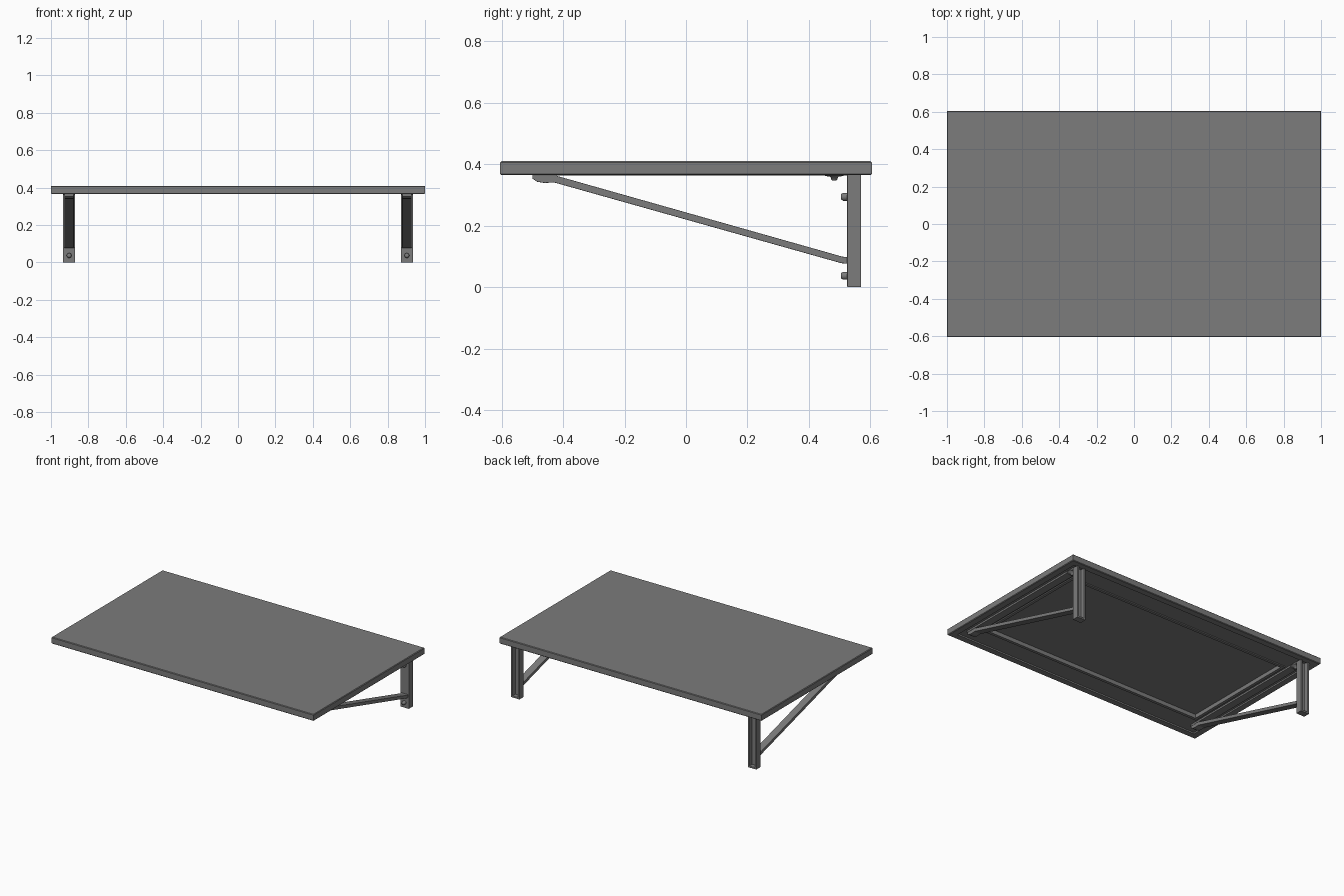
import bpy, bmesh, math

if "Cube" in bpy.data.objects:
    bpy.data.objects.remove(bpy.data.objects["Cube"])

grey = bpy.data.materials.new("mid grey")
grey.diffuse_color = (0.2, 0.2, 0.2, 1)
grey.use_nodes = True
grey.node_tree.nodes["Principled BSDF"].inputs["Base Color"].default_value = grey.diffuse_color


def finish(bm, name, bevel=0.0):
    bmesh.ops.recalc_face_normals(bm, faces=bm.faces)
    me = bpy.data.meshes.new(name)
    bm.to_mesh(me)
    bm.free()
    me.materials.append(grey)
    ob = bpy.data.objects.new(name, me)
    bpy.context.collection.objects.link(ob)
    if bevel:
        m = ob.modifiers.new("soft edges", 'BEVEL')
        m.width, m.segments, m.limit_method = bevel, 2, 'ANGLE'
    return ob


def prism(name, pts, axis, a, b, bevel=0.0):
    """Extrude a profile: axis 'x' takes (y, z) points, axis 'z' takes (x, y)."""
    bm = bmesh.new()
    place = (lambda p, t: (t, p[0], p[1])) if axis == 'x' else (lambda p, t: (p[0], p[1], t))
    lo = [bm.verts.new(place(p, a)) for p in pts]
    hi = [bm.verts.new(place(p, b)) for p in pts]
    bm.faces.new(lo)
    bm.faces.new(hi)
    n = len(pts)
    for i in range(n):
        j = (i + 1) % n
        bm.faces.new((lo[i], lo[j], hi[j], hi[i]))
    return finish(bm, name, bevel)


def box(name, x0, x1, y0, y1, z0, z1, bevel=0.0):
    return prism(name, [(x0, y0), (x1, y0), (x1, y1), (x0, y1)], 'z', z0, z1, bevel)


def knob(name, x, y, z, profile, along_y):
    """Round bolt head from (radius, distance) rings."""
    bm = bmesh.new()
    rings = []
    for r, d in profile:
        ring = []
        for i in range(16):
            t = i * math.tau / 16
            c, s = r * math.cos(t), r * math.sin(t)
            ring.append(bm.verts.new((x + c, y - d, z + s) if along_y else (x + c, y + s, z - d)))
        rings.append(ring)
    for p, q in zip(rings, rings[1:]):
        for i in range(16):
            j = (i + 1) % 16
            f = bm.faces.new((p[i], p[j], q[j], q[i]))
            f.smooth = True
    bm.faces.new(rings[0])
    bm.faces.new(rings[-1])
    return finish(bm, name)


# tabletop: nested rectangles from the top face round to the stepped underside
steps = [(0.996, 0.601, 0.41), (1.0, 0.605, 0.406), (1.0, 0.605, 0.369),
         (0.996, 0.601, 0.365), (0.955, 0.56, 0.365), (0.955, 0.56, 0.375),
         (0.86, 0.43, 0.375), (0.86, 0.43, 0.368), (0.84, 0.41, 0.368),
         (0.84, 0.41, 0.395)]
bm = bmesh.new()
loops = [[bm.verts.new((sx * hx, sy * hy, z)) for sx, sy in ((-1, -1), (1, -1), (1, 1), (-1, 1))]
         for hx, hy, z in steps]
for p, q in zip(loops, loops[1:]):
    for i in range(4):
        j = (i + 1) % 4
        bm.faces.new((p[i], p[j], q[j], q[i]))
bm.faces.new(loops[0])
bm.faces.new(loops[-1])
finish(bm, "tabletop")

# diagonal strut profile, flat foot under the top and tab on the post
strut = [(-0.50, 0.353), (-0.485, 0.343), (-0.46, 0.339), (-0.43, 0.341), (0.505, 0.078),
         (0.526, 0.076), (0.526, 0.098), (0.51, 0.099), (-0.42, 0.362), (-0.42, 0.37), (-0.50, 0.37)]

for side, s in (("left", -1), ("right", 1)):
    c = 0.903 * s
    w = 0.0325
    # wall post, a channel open to the back with closed ends
    prism(side + "_post", [(c - w, 0.525), (c + w, 0.525), (c + w, 0.57), (c + w - 0.012, 0.57),
                           (c + w - 0.012, 0.54), (c - w + 0.012, 0.54), (c - w + 0.012, 0.57),
                           (c - w, 0.57)], 'z', 0.004, 0.37, 0.002)
    box(side + "_post_foot", c - w, c + w, 0.525, 0.57, 0.0, 0.012, 0.002)
    # arm under the tabletop
    box(side + "_arm", c - 0.027, c + 0.027, -0.50, 0.53, 0.363, 0.38, 0.002)
    # diagonal strut
    prism(side + "_strut", strut, 'x', c - 0.025, c + 0.025, 0.002)
    # bolts on the post and screw under the arm
    bolt = [(0.013, -0.002), (0.013, 0.013), (0.009, 0.02), (0.005, 0.021)]
    for tag, z in (("lower", 0.037), ("upper", 0.294)):
        knob(side + "_" + tag + "_bolt", c, 0.525, z, bolt, True)
    knob(side + "_arm_screw", c, 0.483, 0.365,
         [(0.034, -0.002), (0.03, 0.003), (0.012, 0.006), (0.01, 0.015), (0.006, 0.018)], False)
